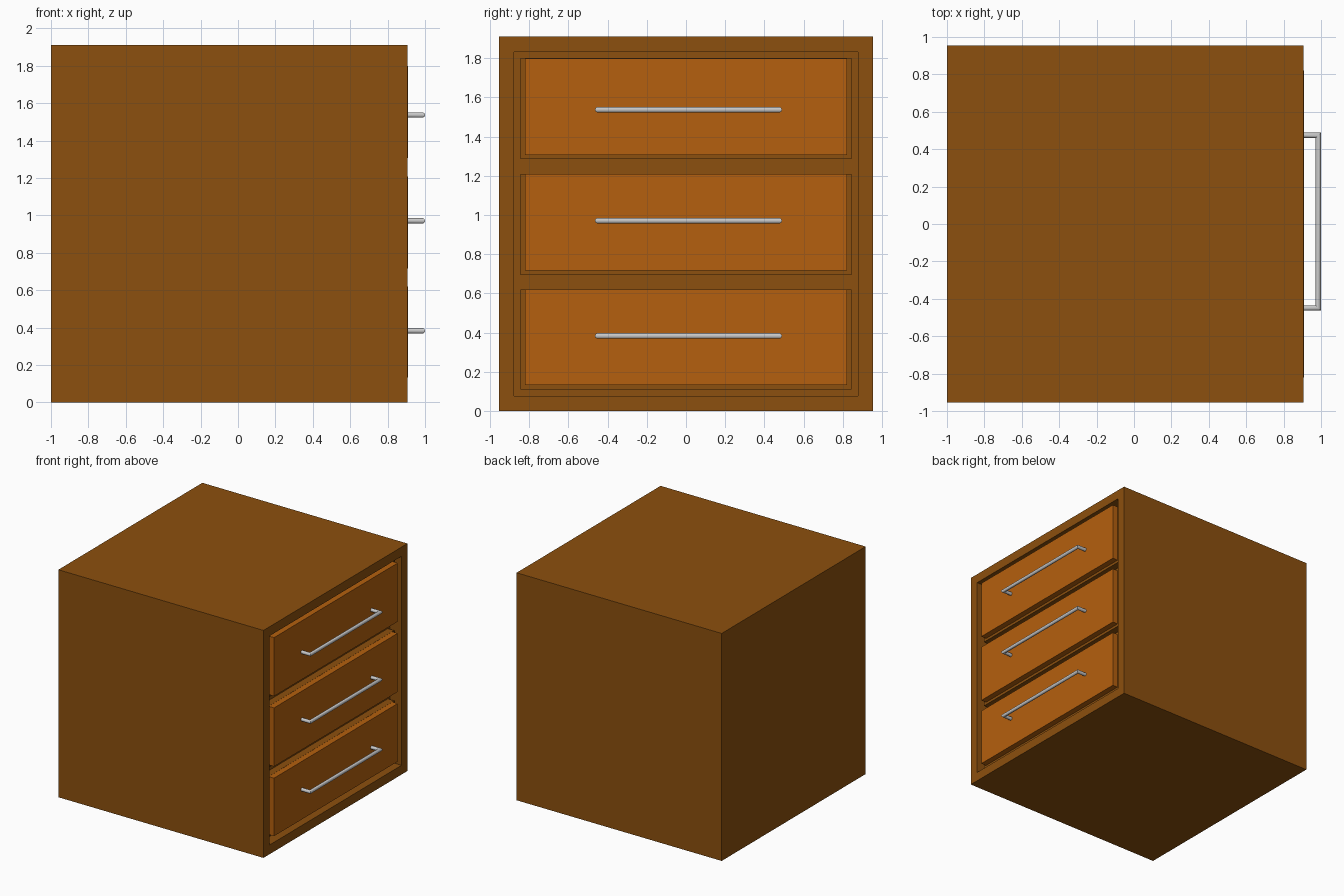
import bpy, bmesh, math
from mathutils import Vector

if "Cube" in bpy.data.objects:
    bpy.data.objects.remove(bpy.data.objects["Cube"])


def material(name, rgb):
    m = bpy.data.materials.new(name)
    m.diffuse_color = (*rgb, 1)
    m.use_nodes = True
    m.node_tree.nodes["Principled BSDF"].inputs["Base Color"].default_value = m.diffuse_color
    return m


BROWN = material("brown wood", (0.262, 0.080, 0.0044))
ORANGE = material("orange wood", (0.462, 0.117, 0.0044))
METAL = material("light metal", (0.58, 0.58, 0.58))


def finish(name, bm, mat):
    bmesh.ops.recalc_face_normals(bm, faces=bm.faces)
    me = bpy.data.meshes.new(name)
    bm.to_mesh(me)
    bm.free()
    me.materials.append(mat)
    ob = bpy.data.objects.new(name, me)
    bpy.context.collection.objects.link(ob)
    return ob


def box_bm(lo, hi):
    bm = bmesh.new()
    bmesh.ops.create_cube(bm, size=1)
    for v in bm.verts:
        v.co = [lo[i] if v.co[i] < 0 else hi[i] for i in range(3)]
    return bm


# cabinet: box with an opening sunk into its +x side
FACE, BACK = 0.905, 0.80
bm = box_bm((-1, -0.955, 0), (FACE, 0.955, 1.91))
bm.normal_update()
front = max(bm.faces, key=lambda f: f.normal.x)
bmesh.ops.inset_region(bm, faces=[front], thickness=0.11)
geo = bmesh.ops.extrude_discrete_faces(bm, faces=[front])
bmesh.ops.translate(bm, verts=geo["faces"][0].verts, vec=(BACK - FACE, 0, 0))
finish("cabinet", bm, BROWN)


# handle: round bar swept along a U-shaped path with mitred corners
def handle(name, z, r=0.0145, n=12):
    bm = bmesh.new()
    x, y0, y1 = 1 - r, -0.464 + r, 0.489 - r
    path = [(0.90, y0, (0, 1)), (x, y0, (1, 1)),
            (x, y1, (-1, 1)), (0.90, y1, (0, -1))]
    rings = []
    for px, py, side in path:
        rings.append([])
        for k in range(n):
            a = 2 * math.pi * (k + 0.5) / n
            # side direction at each point, stretched at the mitres
            s = {(0, 1): (0, 1), (1, 1): (-1, 1),
                 (-1, 1): (-1, -1), (0, -1): (0, -1)}[side]
            c = r * math.cos(a)
            rings[-1].append(bm.verts.new(
                Vector((px + s[0] * c, py + s[1] * c, z + r * math.sin(a)))))
    for A, B in zip(rings, rings[1:]):
        for k in range(n):
            j = (k + 1) % n
            bm.faces.new((A[k], A[j], B[j], B[k]))
    bm.faces.new(rings[0])
    bm.faces.new(rings[-1])
    ob = finish(name, bm, METAL)
    for p in ob.data.polygons:
        p.use_smooth = True
    ob.data.set_sharp_from_angle(angle=math.radians(35))


# drawers: brown backing, orange front panel, metal handle
for label, bottom, top, hz in (("bottom", 0.11, 0.62, 0.383),
                               ("middle", 0.695, 1.21, 0.971),
                               ("top", 1.285, 1.80, 1.537)):
    finish(label + "_drawer_box",
           box_bm((BACK, -0.845, bottom), (0.86, 0.845, top)), BROWN)
    finish(label + "_drawer_front",
           box_bm((0.855, -0.82, bottom + 0.022), (0.909, 0.82, top - 0.001)), ORANGE)
    handle(label + "_drawer_handle", hz)
